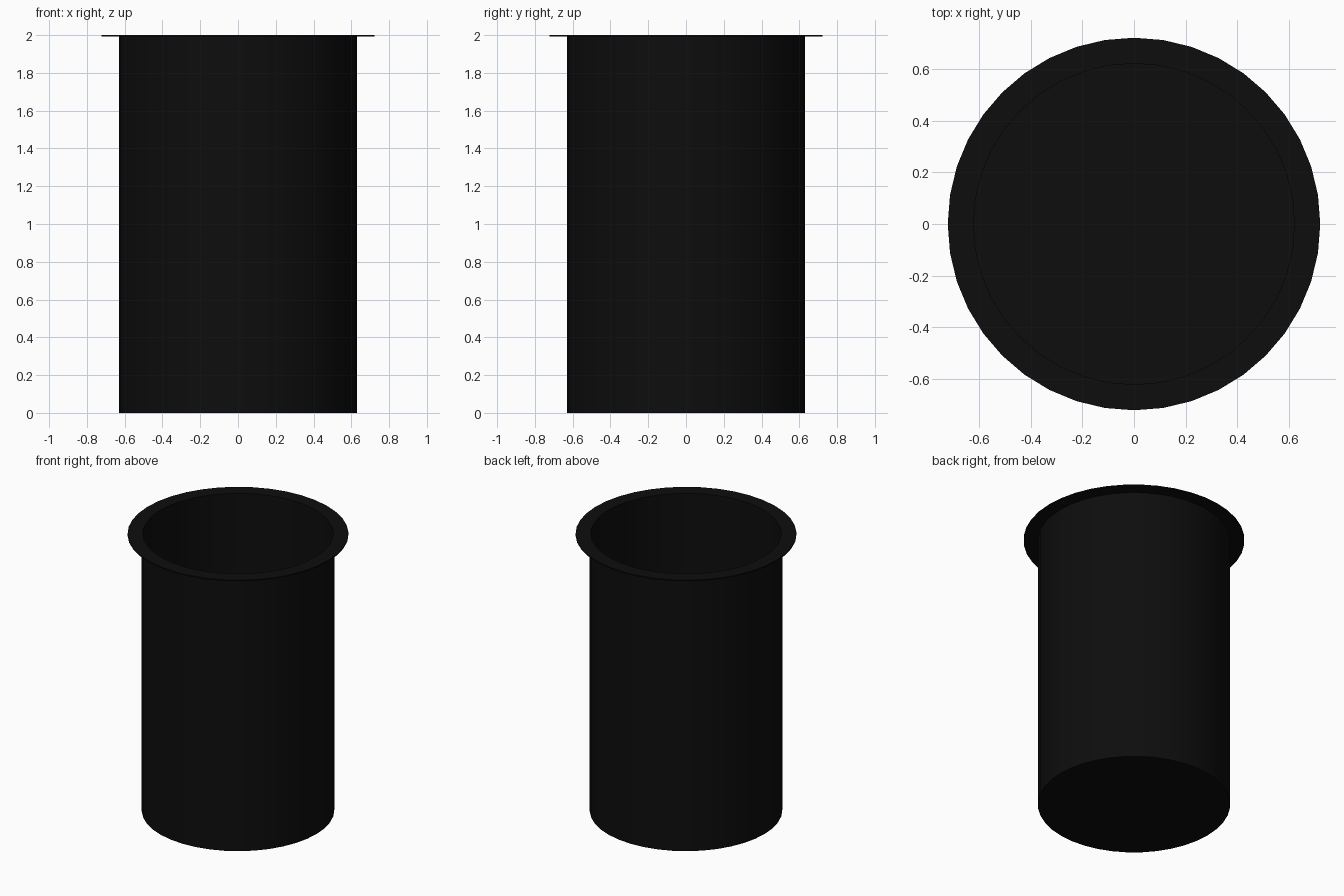
import bpy, bmesh, math

if "Cube" in bpy.data.objects:
    bpy.data.objects.remove(bpy.data.objects["Cube"])

SIDES = 40


def lathe(name, profile, mat):
    """Spin a radius/height profile around z into a closed shell."""
    bm = bmesh.new()
    verts = [bm.verts.new((r, 0, z)) for r, z in profile]
    edges = [bm.edges.new(pair) for pair in zip(verts, verts[1:])]
    bmesh.ops.spin(bm, geom=verts + edges, axis=(0, 0, 1), cent=(0, 0, 0),
                   angle=math.tau, steps=SIDES)
    bmesh.ops.remove_doubles(bm, verts=bm.verts, dist=1e-4)
    bmesh.ops.recalc_face_normals(bm, faces=bm.faces)
    mesh = bpy.data.meshes.new(name)
    bm.to_mesh(mesh)
    bm.free()
    obj = bpy.data.objects.new(name, mesh)
    bpy.context.collection.objects.link(obj)
    mesh.materials.append(mat)
    bpy.context.view_layer.objects.active = obj
    obj.select_set(True)
    bpy.ops.object.shade_smooth_by_angle(angle=math.radians(30))
    return obj


black = bpy.data.materials.new("black_plastic")
black.diffuse_color = (0.004, 0.004, 0.004, 1)
black.use_nodes = True
black.node_tree.nodes["Principled BSDF"].inputs["Base Color"].default_value = black.diffuse_color

# Open bin: floor, outer wall, flat flange rim, inner wall, inner floor
lathe("bin_body", [(0, 0), (0.63, 0), (0.63, 1.992), (0.723, 1.992), (0.723, 2),
                   (0.623, 2), (0.623, 0.008), (0, 0.008)], black)
